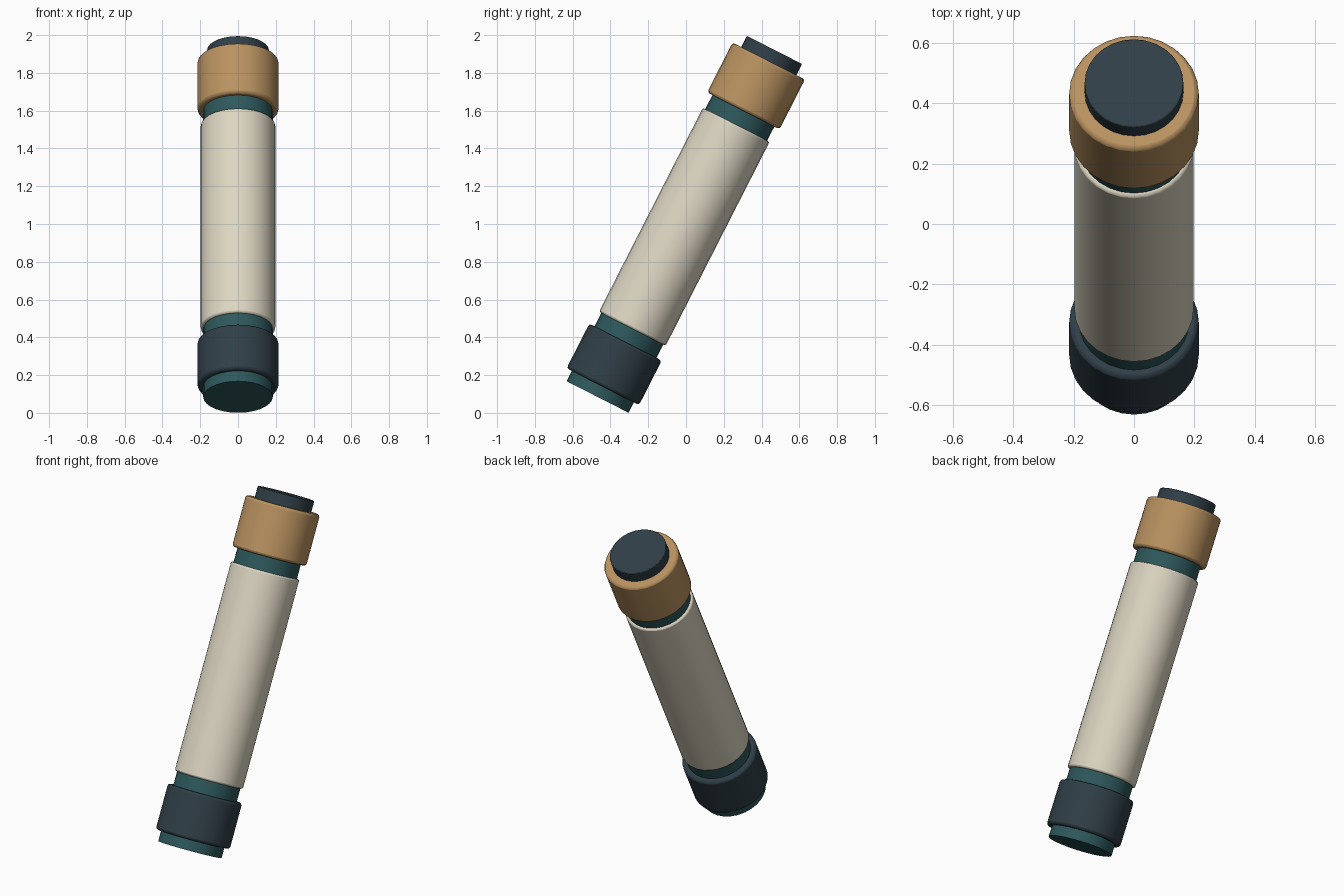
import bpy, math
from mathutils import Vector, Matrix

if "Cube" in bpy.data.objects:
    bpy.data.objects.remove(bpy.data.objects["Cube"], do_unlink=True)


def material(name, color):
    mat = bpy.data.materials.new(name)
    mat.use_nodes = True
    mat.diffuse_color = (*color, 1)
    mat.node_tree.nodes["Principled BSDF"].inputs["Base Color"].default_value = (*color, 1)
    return mat


cream = material("cream", (0.72, 0.67, 0.54))
tan = material("tan", (0.49, 0.29, 0.118))
slate = material("dark slate", (0.029, 0.049, 0.063))
teal = material("deep teal", (0.027, 0.098, 0.107))

# Leaning axis shared by every part
TILT = math.radians(-27)
CENTER = Vector((0, 0, 1.003))
LEAN = Matrix.Rotation(TILT, 3, 'X')


def tube(name, radius, low, high, mat, bevel):
    """Cylinder between two distances along the leaning axis."""
    mid = CENTER + LEAN @ Vector((0, 0, (low + high) / 2))
    bpy.ops.mesh.primitive_cylinder_add(vertices=28, radius=radius, depth=high - low,
                                        location=mid, rotation=(TILT, 0, 0))
    part = bpy.context.object
    part.name = name
    part.data.materials.append(mat)
    if bevel:
        mod = part.modifiers.new("soft rim", 'BEVEL')
        mod.width = bevel
        mod.segments = 2
        mod.limit_method = 'ANGLE'
        mod.angle_limit = math.radians(40)
    bpy.ops.object.shade_smooth_by_angle(angle=math.radians(35))
    return part


# Core showing at both necks and the foot, then the outer sleeves
tube("inner_core", 0.184, -1.031, 0.80, teal, 0)
tube("main_barrel", 0.198, -0.626, 0.586, cream, 0.01)
tube("lower_collar", 0.215, -0.970, -0.705, slate, 0.014)
tube("upper_collar", 0.215, 0.669, 0.965, tan, 0.014)
tube("end_cap", 0.164, 0.78, 1.031, slate, 0.004)
